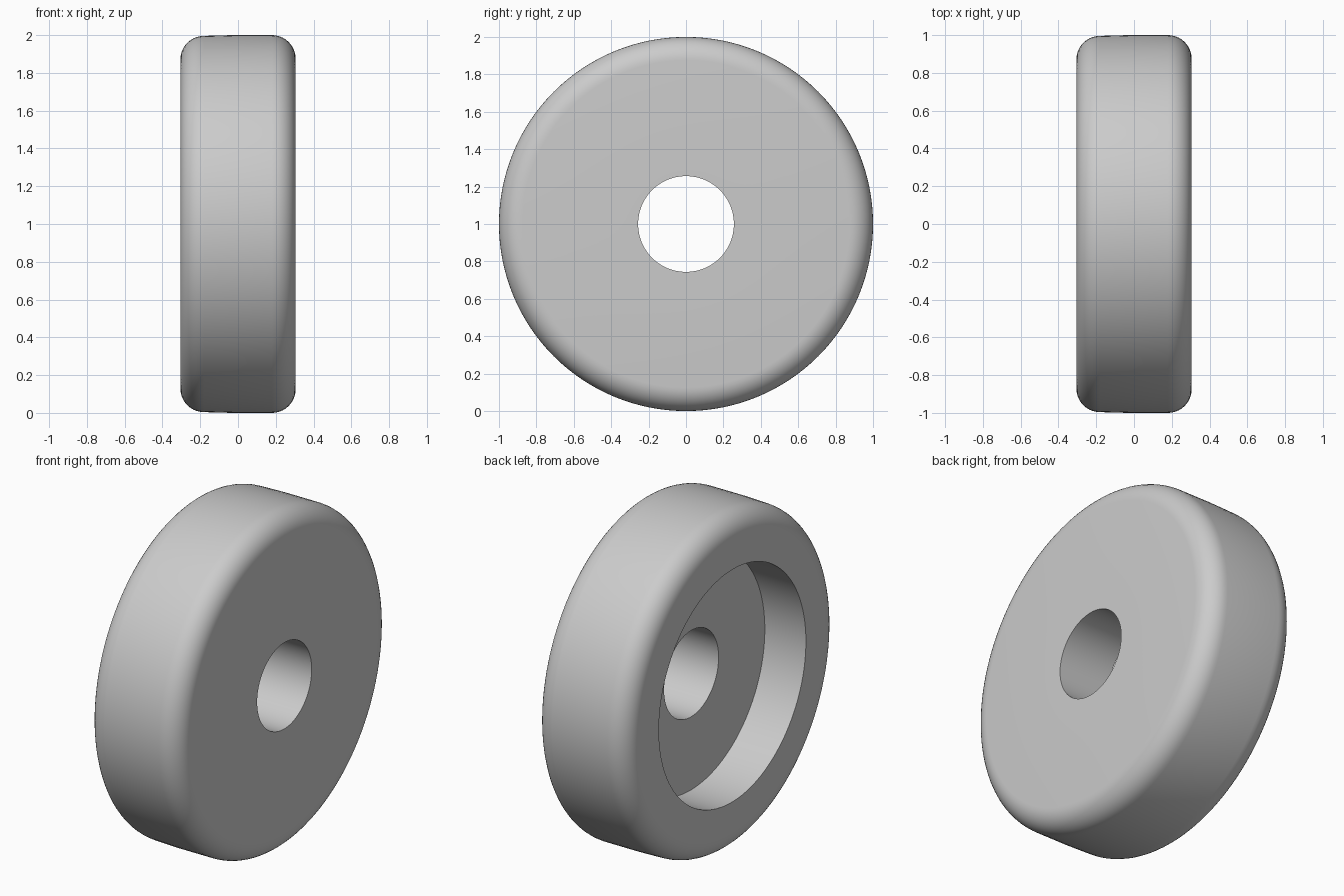
import bpy, bmesh, math
from mathutils import Matrix, Vector

cube = bpy.data.objects.get("Cube")
if cube:
    bpy.data.objects.remove(cube, do_unlink=True)

HALF_WIDTH = 0.305
FILLET = 0.125
BORE = 0.256
RECESS = 0.69
RECESS_FLOOR = -HALF_WIDTH + 0.27
STEPS = 128


def fillet(x, radius, start, segments=10):
    """Quarter-circle of (x, radius) points sweeping clockwise from the start angle."""
    angles = [math.radians(start - 90 * i / segments) for i in range(segments + 1)]
    return [(x + FILLET * math.cos(a), radius + FILLET * math.sin(a)) for a in angles]


# Cross-section: drafted left tread, seam, straight right tread, bore, recess
profile = fillet(-HALF_WIDTH + FILLET, 0.996 - FILLET, 180)
profile += [(-0.03, 1.0)]
profile += fillet(HALF_WIDTH - FILLET, 1.0 - FILLET, 90)
profile += [(HALF_WIDTH, BORE), (RECESS_FLOOR, BORE),
            (RECESS_FLOOR, RECESS), (-HALF_WIDTH, RECESS)]

# Revolve the section around the axle
bm = bmesh.new()
verts = [bm.verts.new((x, 0, r)) for x, r in profile]
edges = [bm.edges.new((a, b)) for a, b in zip(verts, verts[1:] + verts[:1])]
bmesh.ops.spin(bm, geom=verts + edges, cent=Vector(), axis=(1, 0, 0),
               angle=math.tau, steps=STEPS, use_merge=False)
bmesh.ops.remove_doubles(bm, verts=bm.verts, dist=0.0001)
bmesh.ops.recalc_face_normals(bm, faces=bm.faces)
bm.transform(Matrix.Translation((0, 0, 1)))
mesh = bpy.data.meshes.new("wheel")
bm.to_mesh(mesh)
bm.free()

# Plain grey finish
grey = bpy.data.materials.new("light grey")
grey.use_nodes = True
colour = (0.6, 0.6, 0.6, 1)
grey.diffuse_color = colour
grey.node_tree.nodes["Principled BSDF"].inputs["Base Color"].default_value = colour
mesh.materials.append(grey)

wheel = bpy.data.objects.new("wheel", mesh)
bpy.context.collection.objects.link(wheel)
bpy.ops.object.select_all(action="DESELECT")
wheel.select_set(True)
bpy.context.view_layer.objects.active = wheel
bpy.ops.object.shade_smooth_by_angle(angle=math.radians(35))
